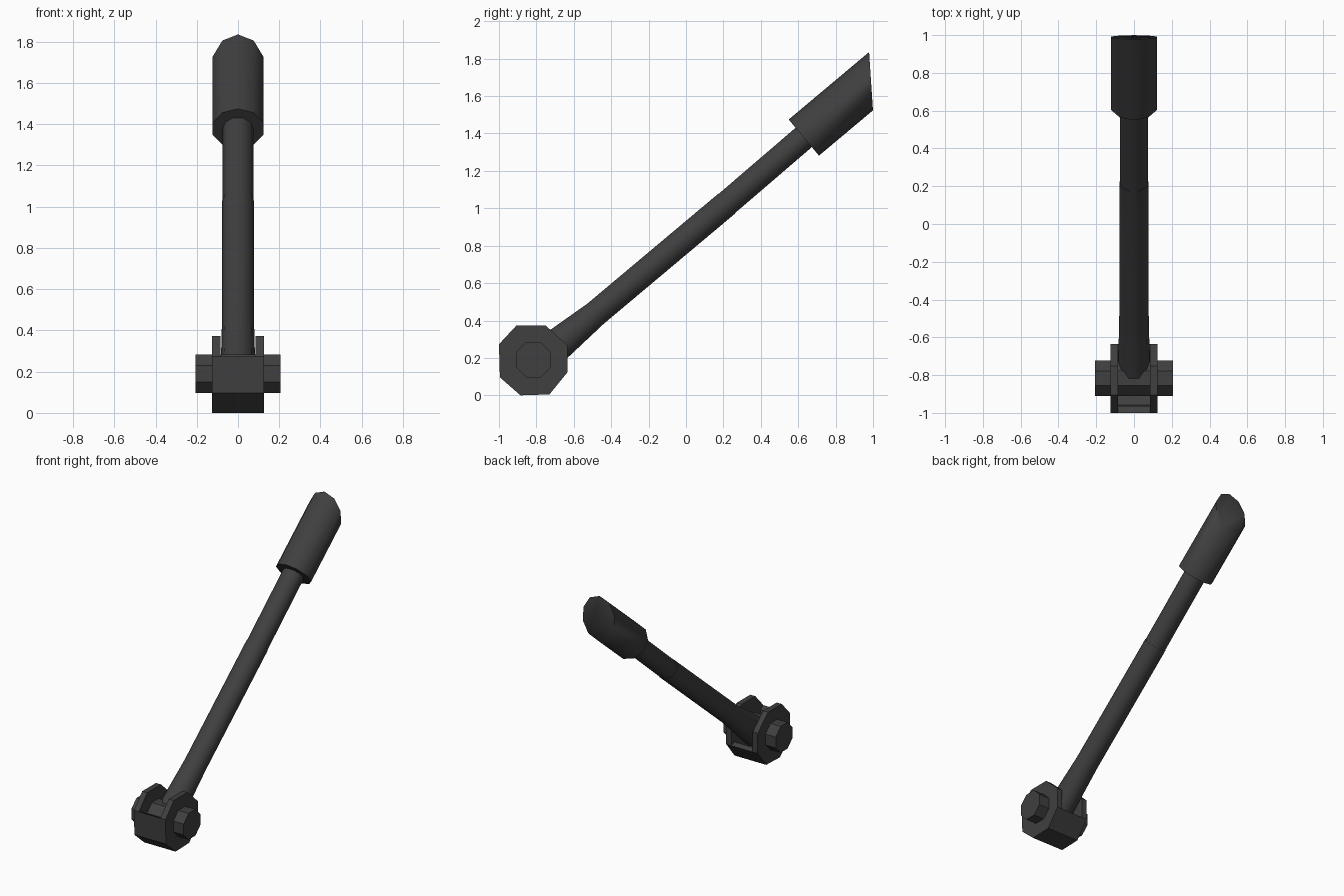
import bpy
import bmesh
import math
from mathutils import Vector

cube = bpy.data.objects.get("Cube")
if cube:
    bpy.data.objects.remove(cube, do_unlink=True)

metal = bpy.data.materials.new("dark grey metal")
metal.use_nodes = True
grey = (0.05, 0.05, 0.05, 1)
metal.diffuse_color = grey
metal.node_tree.nodes["Principled BSDF"].inputs["Base Color"].default_value = grey

LEAN = math.radians(40)
AXIS = Vector((0, math.cos(LEAN), math.sin(LEAN)))   # along the lever
ACROSS = Vector((0, -math.sin(LEAN), math.cos(LEAN)))  # upper side of the lever
SIDE = Vector((1, 0, 0))


def finish(name, bm, smooth_limit):
    """Turn a bmesh into an object, smooth below the given edge angle."""
    bmesh.ops.recalc_face_normals(bm, faces=bm.faces)
    for face in bm.faces:
        face.smooth = True
    for edge in bm.edges:
        edge.smooth = edge.calc_face_angle(0) < math.radians(smooth_limit)
    mesh = bpy.data.meshes.new(name)
    bm.to_mesh(mesh)
    bm.free()
    mesh.materials.append(metal)
    obj = bpy.data.objects.new(name, mesh)
    bpy.context.collection.objects.link(obj)
    return obj


def prism(name, profile, x0, x1):
    """Extrude a (y, z) profile from x0 to x1."""
    bm = bmesh.new()
    face = bm.faces.new([bm.verts.new((x0, y, z)) for y, z in profile])
    grown = bmesh.ops.extrude_face_region(bm, geom=[face])["geom"]
    moved = [v for v in grown if isinstance(v, bmesh.types.BMVert)]
    bmesh.ops.translate(bm, verts=moved, vec=(x1 - x0, 0, 0))
    return finish(name, bm, 20)


def tube(stations, turn, sides=10):
    """Capped tube through (y, z, half width, half height) stations."""
    bm = bmesh.new()
    rings = []
    for y, z, width, height in stations:
        ring = []
        for i in range(sides):
            a = math.tau * i / sides + turn
            ring.append(bm.verts.new(Vector((0, y, z)) + SIDE * width * math.cos(a)
                                     + ACROSS * height * math.sin(a)))
        rings.append(ring)
    for low, high in zip(rings, rings[1:]):
        for i in range(sides):
            j = (i + 1) % sides
            bm.faces.new((low[i], low[j], high[j], high[i]))
    bm.faces.new(rings[0])
    bm.faces.new(rings[-1])
    return bm


# Pivot bracket: two eight-sided cheeks joined by a wall around front and bottom
HUB = Vector((-0.816, 0.19))
octagon = [Vector(p) for p in ((-0.906, 0.374), (-0.751, 0.374), (-0.634, 0.267),
                               (-0.634, 0.123), (-0.73, 0.005), (-0.885, 0.0),
                               (-0.995, 0.096), (-1.0, 0.273))]
prism("left_cheek", octagon, 0.085, 0.125)
prism("right_cheek", octagon, -0.125, -0.085)
outer = octagon[3:]
inner = [HUB + (p - HUB) * 0.8 for p in reversed(outer)]
prism("bracket_wall", outer + inner, -0.125, 0.125)

# Pivot bolt through both cheeks
bolt = [HUB + 0.102 * Vector((math.cos(a), math.sin(a)))
        for a in (math.tau * (i + 0.5) / 8 for i in range(8))]
prism("pivot_bolt", bolt, -0.207, 0.207)

# Lever: flared foot and lower shaft, then a slightly slimmer upper shaft
finish("lower_shaft", tube([(-0.80, 0.178, 0.085, 0.103),
                            (-0.484, 0.436, 0.078, 0.073),
                            (0.219, 1.026, 0.078, 0.073)], 0), 40)
finish("upper_shaft", tube([(0.20, 1.01, 0.075, 0.071),
                            (0.66, 1.405, 0.075, 0.071)], 0), 40)

# Hand grip, cut off at a slant at the far end
start = Vector((0, 0.63, 1.378))
end = start + AXIS * 0.8
grip = tube([(p.y, p.z, 0.129, 0.126) for p in (start, end)], math.pi / 2)
cut = bmesh.ops.bisect_plane(grip, geom=grip.verts[:] + grip.edges[:] + grip.faces[:],
                             plane_co=(0, 0.979, 1.835), plane_no=(0, 0.998, 0.066),
                             clear_outer=True)
bmesh.ops.contextual_create(grip, geom=[e for e in cut["geom_cut"]
                                        if isinstance(e, bmesh.types.BMEdge)])
finish("hand_grip", grip, 70)
